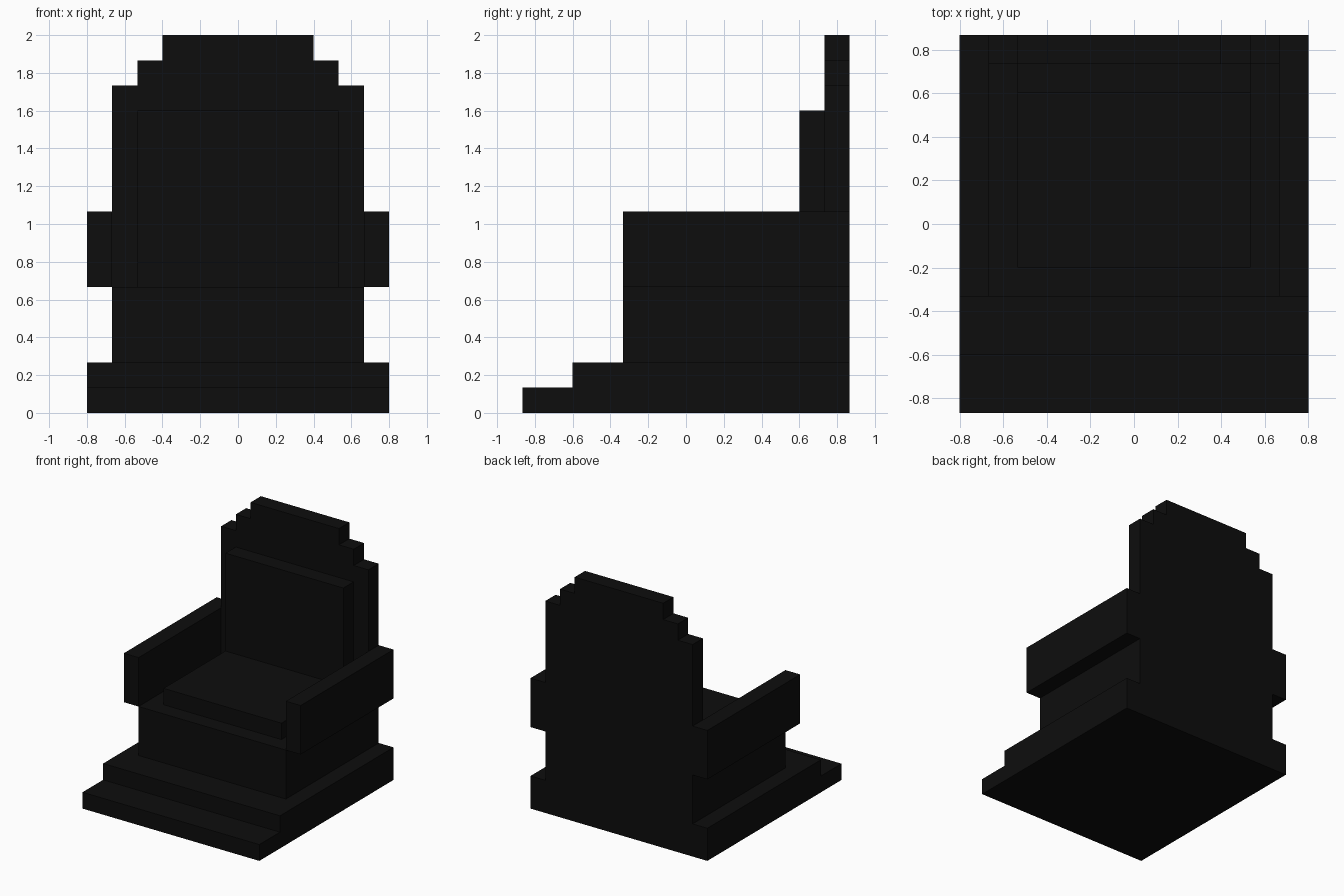
import bpy
import bmesh

U = 2 / 15  # block size: the whole throne sits on this module

cube = bpy.data.objects.get("Cube")
if cube:
    bpy.data.objects.remove(cube, do_unlink=True)

black = bpy.data.materials.new("near_black")
black.use_nodes = True
colour = (0.004, 0.004, 0.004, 1)
black.diffuse_color = colour
black.node_tree.nodes["Principled BSDF"].inputs["Base Color"].default_value = colour


def finish(name, bm):
    bmesh.ops.recalc_face_normals(bm, faces=bm.faces)
    mesh = bpy.data.meshes.new(name)
    bm.to_mesh(mesh)
    bm.free()
    mesh.materials.append(black)
    obj = bpy.data.objects.new(name, mesh)
    bpy.context.collection.objects.link(obj)
    return obj


def block(name, x, y, z):
    """Box from (min, max) ranges in modules."""
    bm = bmesh.new()
    bmesh.ops.create_cube(bm, size=1)
    for v in bm.verts:
        v.co = [U * (lo + (c + 0.5) * (hi - lo)) for c, (lo, hi) in zip(v.co, (x, y, z))]
    return finish(name, bm)


def slab(name, half, y0, y1):
    """Mirror a half outline of (x, z) points and extrude it along y."""
    outline = half + [(-x, z) for x, z in reversed(half)]
    bm = bmesh.new()
    face = bm.faces.new([bm.verts.new((x * U, y0 * U, z * U)) for x, z in outline])
    geom = bmesh.ops.extrude_face_region(bm, geom=[face])["geom"]
    moved = [g for g in geom if isinstance(g, bmesh.types.BMVert)]
    bmesh.ops.translate(bm, verts=moved, vec=(0, (y1 - y0) * U, 0))
    return finish(name, bm)


# Stepped base
block("lower_step", (-6, 6), (-6.5, 6.5), (0, 1))
block("upper_step", (-6, 6), (-4.5, 6.5), (1, 2))

# Seat and cushions
block("seat", (-5, 5), (-2.5, 5.5), (2, 5))
block("seat_cushion", (-4, 4), (-1.5, 4.5), (5, 6))
block("back_cushion", (-4, 4), (4.5, 5.5), (5, 12))

# Armrests
for side, x in (("left", (5, 6)), ("right", (-6, -5))):
    block(side + "_armrest", x, (-2.5, 6.5), (5, 8))

# Backrest with a stepped crown
slab("backrest", [(5, 2), (5, 13), (4, 13), (4, 14), (3, 14), (3, 15)], 5.5, 6.5)
